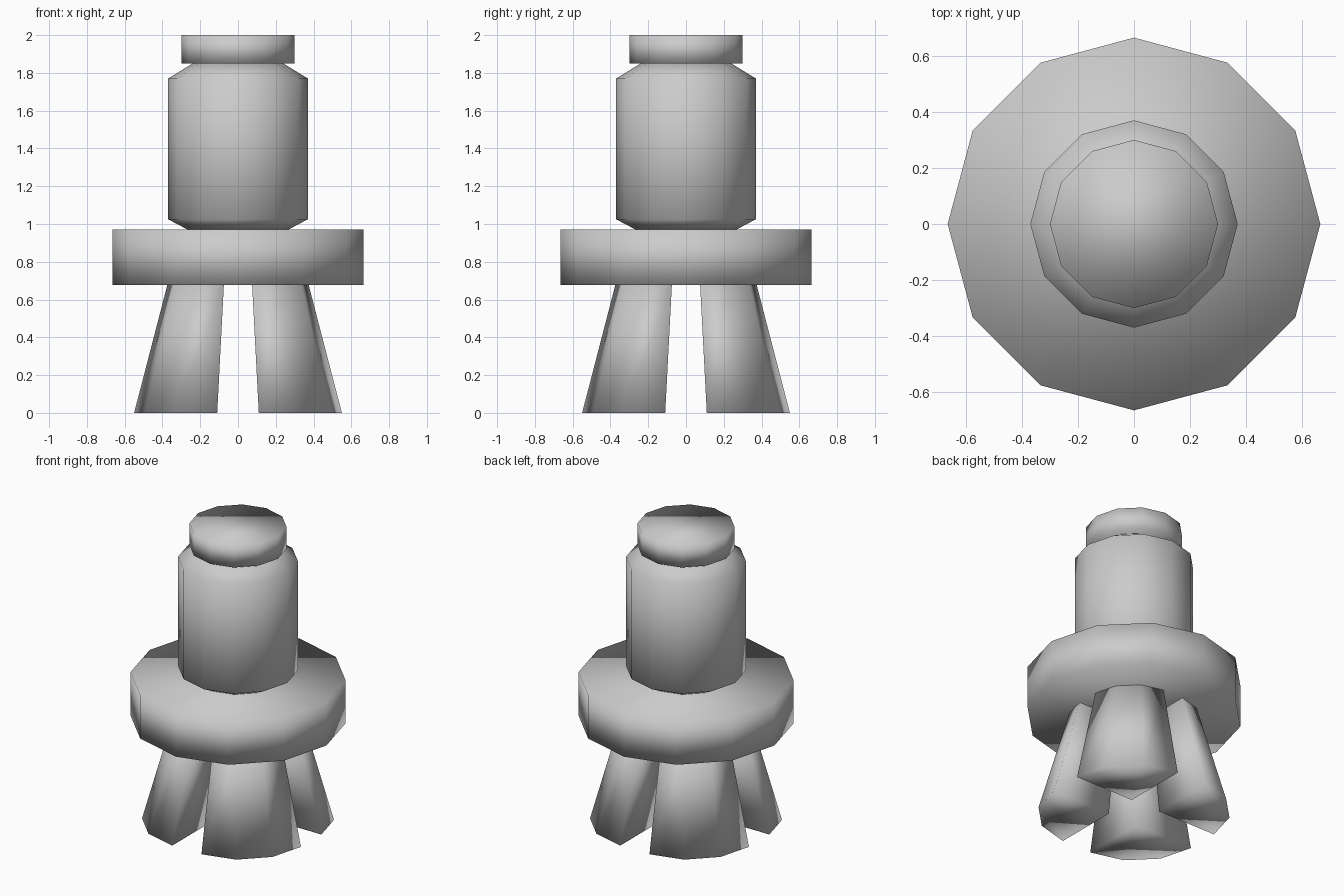
import bpy, bmesh
from math import sin, cos, pi

if "Cube" in bpy.data.objects:
    bpy.data.objects.remove(bpy.data.objects["Cube"])


def loft(name, rings):
    """Solid through matching rings of points, capped at both ends."""
    bm = bmesh.new()
    loops = [[bm.verts.new(p) for p in ring] for ring in rings]
    n = len(loops[0])
    for a, b in zip(loops, loops[1:]):
        for i in range(n):
            j = (i + 1) % n
            bm.faces.new((a[i], a[j], b[j], b[i]))
    bm.faces.new(loops[0][::-1])
    bm.faces.new(loops[-1])
    bmesh.ops.recalc_face_normals(bm, faces=bm.faces)
    for f in bm.faces:
        f.smooth = True
    mesh = bpy.data.meshes.new(name)
    bm.to_mesh(mesh)
    bm.free()
    obj = bpy.data.objects.new(name, mesh)
    bpy.context.collection.objects.link(obj)
    return obj


def lathe(name, profile, sides=12):
    """Twelve-sided turned part from (radius, height) pairs."""
    return loft(name, [[(r * cos(2 * pi * i / sides), r * sin(2 * pi * i / sides), z)
                        for i in range(sides)] for r, z in profile])


# Flange disc, chamfered barrel and end cap
lathe("flange", [(0.665, 0.678), (0.665, 0.972)])
lathe("barrel", [(0.27, 0.972), (0.37, 1.025), (0.37, 1.77), (0.24, 1.85)])
lathe("cap", [(0.30, 1.85), (0.30, 2.0)])

# Four splayed legs: quarter-round wedges tapering towards the flange
section = [(0.11, 0.11)] + [(0.11 + 0.44 * cos(i * pi / 6), 0.11 + 0.44 * sin(i * pi / 6))
                            for i in range(4)]
for k in range(4):
    leg = loft(f"leg_{k + 1}", [[(x * s, y * s, z) for x, y in section]
                                for s, z in ((1.0, 0.0), (0.68, 0.678))])
    leg.rotation_euler.z = k * pi / 2
